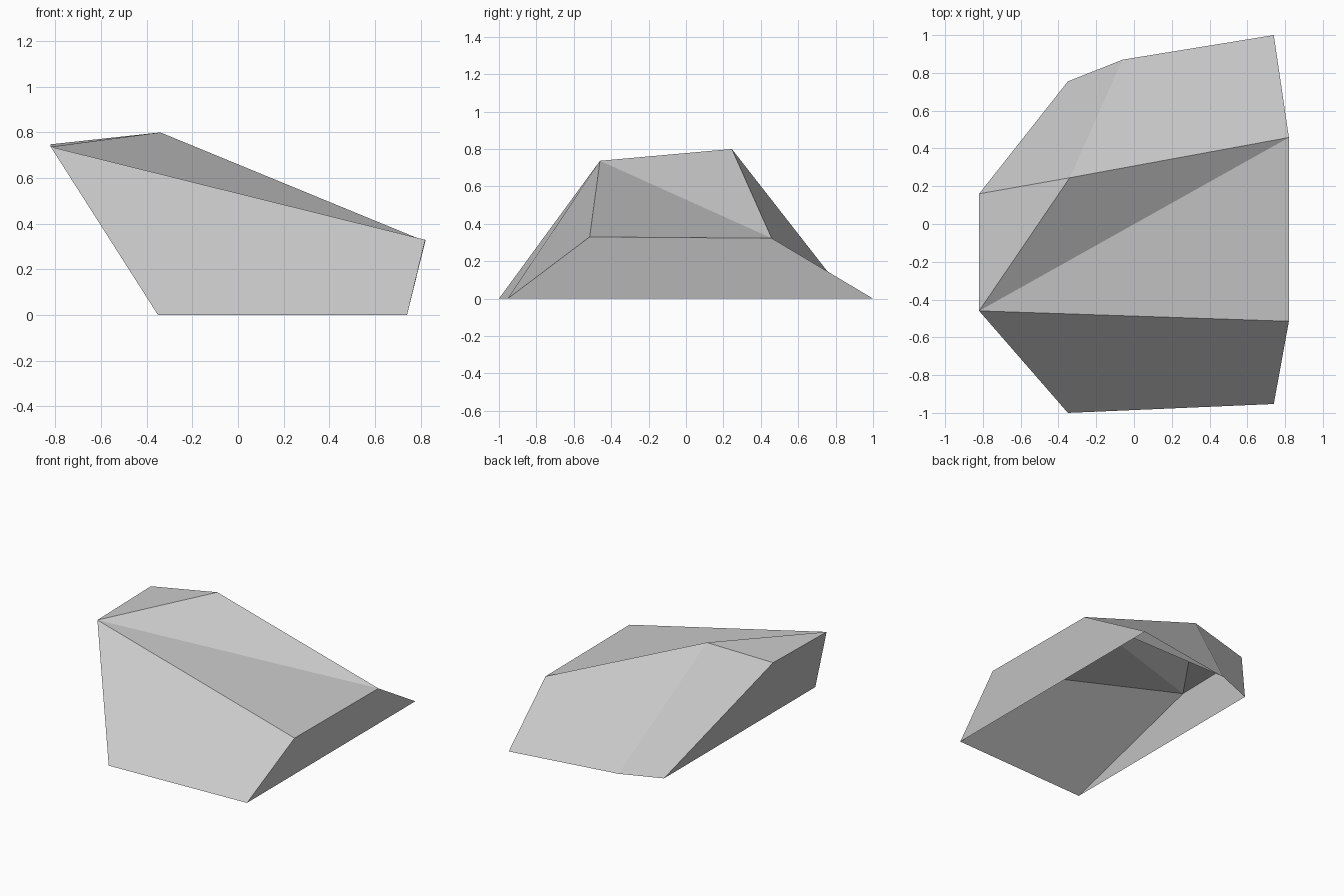
import bpy
import bmesh

cube = bpy.data.objects.get("Cube")
if cube:
    bpy.data.objects.remove(cube, do_unlink=True)

# Plain stone grey
grey = bpy.data.materials.new("stone_grey")
grey.use_nodes = True
colour = (0.6, 0.6, 0.6, 1.0)
grey.diffuse_color = colour
grey.node_tree.nodes["Principled BSDF"].inputs["Base Color"].default_value = colour

# Footprint corners on the ground, and crown corners above them
corners = {
    "foot_front_right": (-0.35, -1.0, 0),
    "foot_front_left": (0.74, -0.953, 0),
    "foot_back_left": (0.74, 1.0, 0),
    "foot_back_mid": (-0.06, 0.87, 0),
    "foot_back_right": (-0.35, 0.755, 0),
    "top_front_right": (-0.82, -0.46, 0.737),
    "top_front_left": (0.82, -0.515, 0.33),
    "top_back_left": (0.82, 0.458, 0.323),
    "top_peak": (-0.34, 0.245, 0.8),
    "top_back_right": (-0.82, 0.16, 0.748),
}

# Side walls and crown facets, wound outward; the underside stays open.
# Each wall starts at the foot its fold runs from, up to the opposite top corner.
facets = [
    ("foot_front_left", "top_front_left", "top_front_right", "foot_front_right"),
    ("foot_back_left", "top_back_left", "top_front_left", "foot_front_left"),
    ("foot_back_mid", "top_peak", "top_back_left", "foot_back_left"),
    ("foot_back_right", "top_back_right", "top_peak", "foot_back_mid"),
    ("foot_front_right", "top_front_right", "top_back_right", "foot_back_right"),
    ("top_front_right", "top_front_left", "top_back_left"),
    ("top_front_right", "top_back_left", "top_peak"),
    ("top_front_right", "top_peak", "top_back_right"),
]

bm = bmesh.new()
verts = {name: bm.verts.new(co) for name, co in corners.items()}
for facet in facets:
    bm.faces.new([verts[name] for name in facet])

mesh = bpy.data.meshes.new("rock_shell")
bm.to_mesh(mesh)
bm.free()
mesh.materials.append(grey)
rock = bpy.data.objects.new("rock_shell", mesh)
bpy.context.collection.objects.link(rock)
